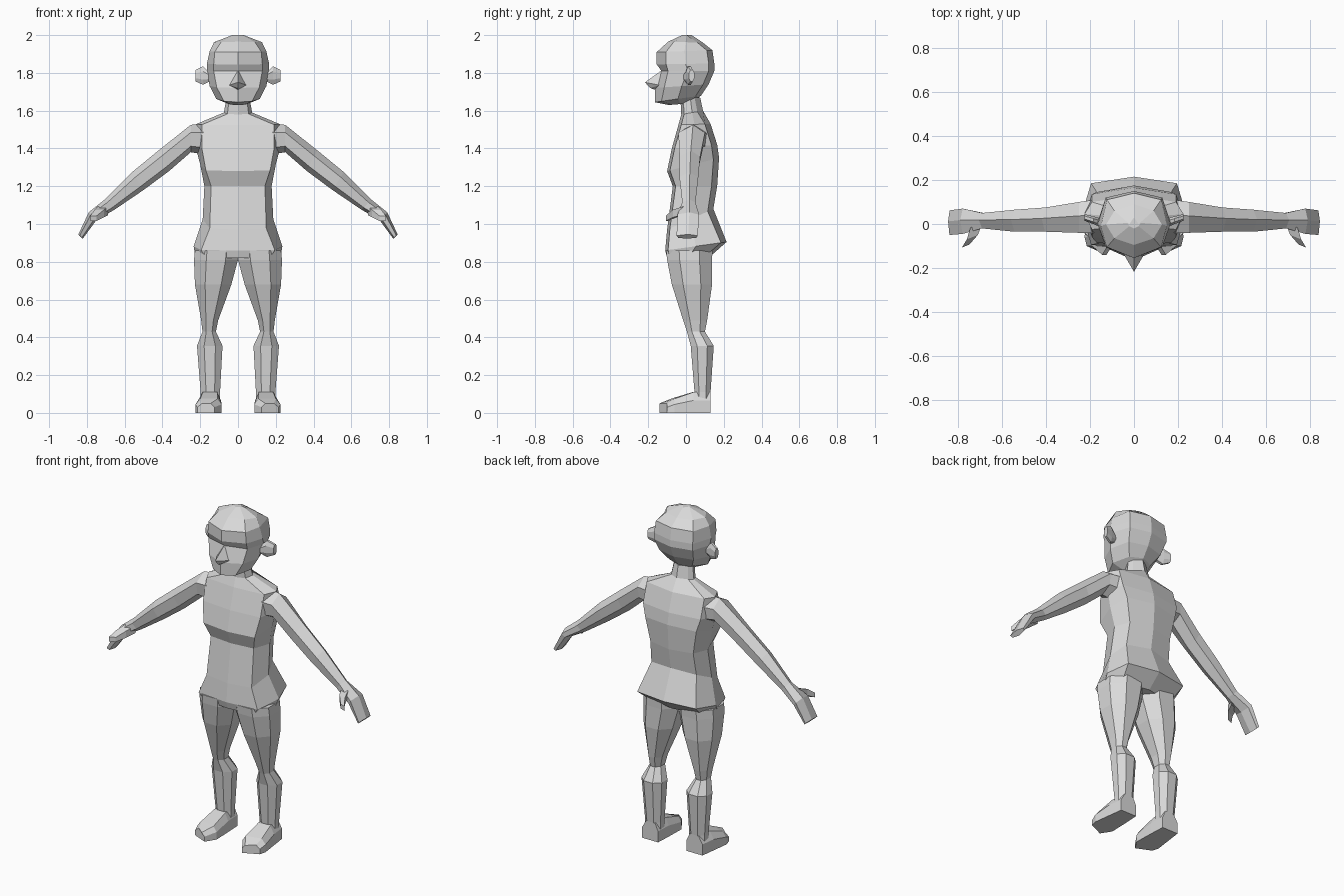
import bpy, bmesh
from mathutils import Vector

skin = bpy.data.materials.new("plain_grey")
skin.diffuse_color = (0.7, 0.7, 0.7, 1)


def finish(name, bm):
    bmesh.ops.recalc_face_normals(bm, faces=bm.faces)
    me = bpy.data.meshes.new(name)
    bm.to_mesh(me)
    bm.free()
    me.materials.append(skin)
    ob = bpy.data.objects.new(name, me)
    bpy.context.collection.objects.link(ob)
    return ob


def loft(name, rings, mirror=False):
    """Skin a list of equal-sized point rings and cap both ends."""
    bm = bmesh.new()
    rows = [[bm.verts.new(p) for p in r] for r in rings]
    n = len(rows[0])
    for a, b in zip(rows, rows[1:]):
        for i in range(n):
            j = (i + 1) % n
            bm.faces.new((a[i], a[j], b[j], b[i]))
    bm.faces.new(rows[0])
    bm.faces.new(rows[-1])
    ob = finish(name, bm)
    if mirror:
        m = ob.modifiers.new("mirror", 'MIRROR')
        m.use_mirror_merge = False
    return ob


def body_ring(zf, zb, hw, k, yf, yb, df, db):
    """Symmetric ring: centre points, corners pulled in by df/db, side points."""
    ym = (yf + yb) / 2
    flat = [(0, yf), (k * hw, yf + df), (hw, ym), (k * hw, yb - db), (0, yb),
            (-k * hw, yb - db), (-hw, ym), (-k * hw, yf + df)]
    return [(x, y, zf + (zb - zf) * (y - yf) / (yb - yf)) for x, y in flat]


def octagon(a0, a1, b0, b1, c=0.28):
    """Chamfered rectangle in two coordinates."""
    u, v = (a1 - a0) * c, (b1 - b0) * c
    return [(a0 + u, b0), (a1 - u, b0), (a1, b0 + v), (a1, b1 - v),
            (a1 - u, b1), (a0 + u, b1), (a0, b1 - v), (a0, b0 + v)]


# Torso with buttocks, chest and neck
torso = [(.82, .83, .225, .75, -.10, .13),
         (.86, .905, .235, .83, -.11, .215),
         (.97, 1.08, .187, .8, -.10, .145),
         (1.20, 1.20, .178, .8, -.07, .165),
         (1.28, 1.35, .20, .85, -.10, .175),
         (1.40, 1.42, .225, .85, -.075, .165),
         (1.525, 1.53, .225, .85, -.04, .13),
         (1.58, 1.60, .075, .75, -.025, .09),
         (1.67, 1.67, .06, .75, -.03, .075)]
loft("torso", [body_ring(*r, .015, .03) for r in torso])

# Head
head = [(1.63, 1.64, .05, .7, -.09, .03, .02),
        (1.645, 1.68, .115, .65, -.165, .08, .035),
        (1.72, 1.74, .15, .75, -.165, .12, .05),
        (1.81, 1.81, .165, .78, -.13, .15, .035),
        (1.845, 1.85, .165, .78, -.155, .15, .05),
        (1.91, 1.92, .15, .82, -.155, .14, .05),
        (1.965, 1.96, .127, .7, -.095, .09, .03),
        (2.0, 2.0, .03, .7, -.02, .03, .01)]
loft("head", [body_ring(*r, .03) for r in head])

# Nose
bm = bmesh.new()
for p in [(0, -.12, 1.82), (-.045, -.14, 1.735), (.045, -.14, 1.735),
          (0, -.15, 1.705), (0, -.217, 1.75), (0, -.19, 1.72)]:
    bm.verts.new(p)
bmesh.ops.convex_hull(bm, input=bm.verts)
finish("nose", bm)

# Ears
ear = [(.15, -.015, .025, 1.755, 1.80),
       (.185, .0, .035, 1.737, 1.835),
       (.226, .015, .045, 1.755, 1.815)]
loft("ears", [[(x, y, z) for y, z in octagon(*r)] for x, *r in ear], True)

# Legs: z, inner x, outer x, front y, back y
leg = [(.86, .0, .228, -.105, .14),
       (.81, .0, .233, -.10, .138),
       (.68, .035, .228, -.075, .138),
       (.49, .105, .195, -.015, .112),
       (.43, .117, .188, .005, .10),
       (.355, .082, .217, .025, .147),
       (.11, .095, .198, .045, .13),
       (.03, .095, .198, .045, .13)]
loft("legs", [[(x, y, z) for x, y in octagon(*r)] for z, *r in leg], True)

# Feet: y at inner and outer edge, inner x, outer x, top height
foot = [(.13, .13, .095, .20, .11),
        (.035, .04, .09, .212, .11),
        (-.08, -.06, .087, .225, .075),
        (-.14, -.10, .125, .215, .05)]
loft("feet", [[(xi, yi, 0), (xo, yo, 0), (xo, yo, h * .6), (xo - .025, yo, h),
               (xi + .02, yi, h), (xi, yi, h * .6)]
              for yi, yo, xi, xo, h in foot], True)

# Arms and hands: upper edge x/z, lower edge x/z, front y, back y
SECTION = [(.55, 1), (0, .72), (.08, .22), (.5, 0), (.95, .25), (1, .7)]


def arm_ring(xt, zt, xb, zb, yf, yb):
    return [(xb + (xt - xb) * t, yf + (yb - yf) * s, zb + (zt - zb) * t)
            for s, t in SECTION]


arm = [(.18, 1.53, .19, 1.37, -.04, .11),
       (.25, 1.525, .25, 1.38, -.04, .10),
       (.42, 1.39, .365, 1.28, -.035, .075),
       (.56, 1.275, .50, 1.18, -.035, .065),
       (.705, 1.13, .655, 1.075, -.02, .05),
       (.79, 1.062, .75, 1.02, -.045, .07),
       (.845, .945, .822, .922, -.05, .062)]
loft("arms", [arm_ring(*r) for r in arm], True)

# Thumbs: centre and half size
thumb = [(Vector((.715, -.005, 1.07)), .028),
         (Vector((.735, -.06, 1.055)), .025),
         (Vector((.765, -.10, 1.03)), .017)]
loft("thumbs", [[c + Vector((dx * s, -dx * s * .4, dz * s))
                 for dx, dz in ((-1, -.8), (1, -.8), (1, .8), (-1, .8))]
                for c, s in thumb], True)
